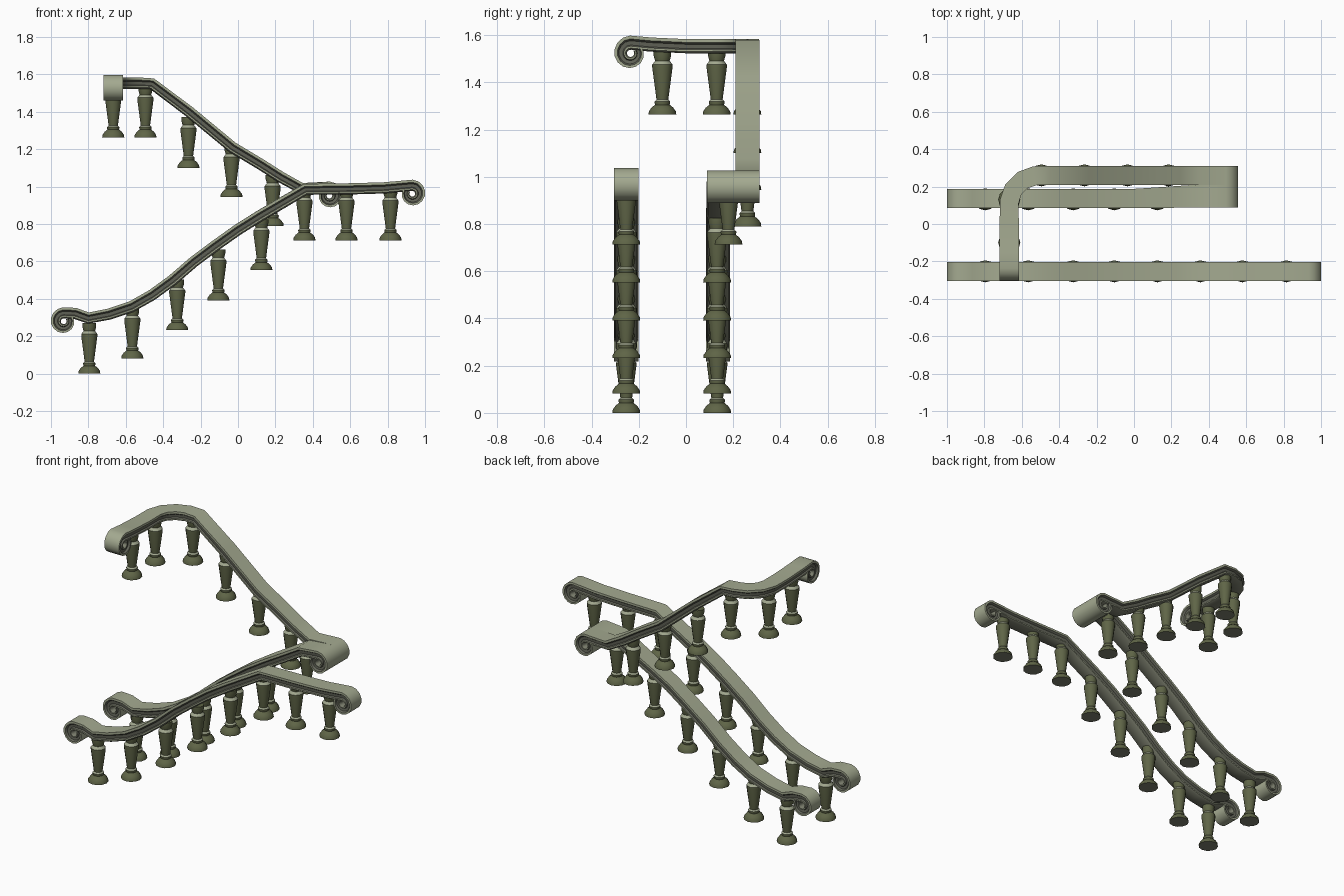
import bpy
import bmesh
import math
from mathutils import Vector

cube = bpy.data.objects.get("Cube")
if cube:
    bpy.data.objects.remove(cube)


def material(name, rgb):
    m = bpy.data.materials.new(name)
    m.use_nodes = True
    m.diffuse_color = (*rgb, 1)
    m.node_tree.nodes["Principled BSDF"].inputs["Base Color"].default_value = (*rgb, 1)
    return m


LIGHT = material("pale olive stone", (0.37, 0.40, 0.28))
DARK = material("dark olive", (0.115, 0.13, 0.063))
GROOVE = material("shadowed grey olive", (0.125, 0.13, 0.10))
UNDER = material("mid grey olive", (0.20, 0.21, 0.155))


def finish(name, bm, mats, angle):
    bmesh.ops.recalc_face_normals(bm, faces=bm.faces)
    mesh = bpy.data.meshes.new(name)
    bm.to_mesh(mesh)
    bm.free()
    for m in mats:
        mesh.materials.append(m)
    ob = bpy.data.objects.new(name, mesh)
    bpy.context.collection.objects.link(ob)
    bpy.ops.object.select_all(action="DESELECT")
    ob.select_set(True)
    bpy.context.view_layer.objects.active = ob
    bpy.ops.object.shade_smooth_by_angle(angle=math.radians(angle))


# Handrail moulding: one side from cap to underside (half width, height)
SIDE = [(0.051, 0.03), (0.051, 0.016), (0.039, 0.008), (0.037, -0.010),
        (0.046, -0.015), (0.046, -0.023), (0.036, -0.03)]
SECTION = SIDE + [(-a, b) for a, b in reversed(SIDE)]
SIDE_MATS = [0, 1, 1, 1, 0, 2]
SECTION_MATS = SIDE_MATS + [2] + SIDE_MATS[::-1] + [0]


def scroll(centre, direction, width=1.0):
    """Spiral rail end, from its top point curling inwards round a small eye."""
    out = []
    steps = 12
    for i in range(steps + 1):
        t = i / steps
        a = math.radians(90 - 300 * t)
        r = 0.045 - 0.010 * t
        p = Vector(centre) + Vector(direction) * r * math.cos(a) + Vector((0, 0, r * math.sin(a)))
        out.append((p, 1 - 0.36 * t, width))
    return out


def rail(name, start, middle, end, lateral):
    path = start[::-1] + middle + end
    lat = Vector(lateral)
    bm = bmesh.new()
    rings = []
    for i, (p, thick, width) in enumerate(path):
        before = path[max(i - 1, 0)][0]
        after = path[min(i + 1, len(path) - 1)][0]
        t = Vector()
        for a, b in ((before, p), (p, after)):
            if (b - a).length > 1e-6:
                t += (b - a).normalized()
        t.normalize()
        lat = lat - t * lat.dot(t)
        lat.z = 0
        lat.normalize()
        up = t.cross(lat)
        rings.append([bm.verts.new(p + lat * a * width + up * b * thick) for a, b in SECTION])
    n = len(SECTION)
    for r0, r1 in zip(rings, rings[1:]):
        for k in range(n):
            f = bm.faces.new((r0[k], r0[(k + 1) % n], r1[(k + 1) % n], r1[k]))
            f.material_index = SECTION_MATS[k]
    for r in (rings[0], rings[-1]):
        bm.faces.new(r).material_index = 1
    finish(name, bm, [LIGHT, GROOVE, UNDER], 42)


# Turned baluster profile (radius, height)
TURNING = [(0.059, 0), (0.057, 0.014), (0.046, 0.03), (0.031, 0.042), (0.033, 0.05),
           (0.033, 0.056), (0.025, 0.064), (0.043, 0.2), (0.043, 0.212),
           (0.031, 0.228), (0.037, 0.25), (0.037, 0.272)]
PALE_BANDS = (5, 8)
SIDES = 12


def baluster(name, x, y, z):
    bm = bmesh.new()
    rings = []
    for r, h in TURNING:
        rings.append([bm.verts.new((x + r * math.cos(math.tau * k / SIDES),
                                    y + r * math.sin(math.tau * k / SIDES), z + h))
                      for k in range(SIDES)])
    for j, (r0, r1) in enumerate(zip(rings, rings[1:])):
        for k in range(SIDES):
            m = (k + 1) % SIDES
            f = bm.faces.new((r0[k], r0[m], r1[m], r1[k]))
            f.material_index = 1 if j in PALE_BANDS else 0
    bm.faces.new(rings[0]).material_index = 2
    bm.faces.new(rings[-1])
    finish(name, bm, [DARK, LIGHT, UNDER], 35)


# Shared rise of the lower flight (x, z)
RISE = [(-0.87, 0.322), (-0.80, 0.297), (-0.69, 0.318), (-0.57, 0.358), (-0.46, 0.42), (-0.35, 0.50),
        (-0.24, 0.595), (-0.12, 0.685), (0.0, 0.77), (0.12, 0.845), (0.24, 0.915), (0.36, 0.985)]
FRONT_Y, BACK_Y, UPPER_Y = -0.253, 0.136, 0.26

# Front rail of the lower flight
middle = [(Vector((x, FRONT_Y, z)), 1, 1) for x, z in RISE + [(0.6, 0.988), (0.78, 0.993)]]
rail("front_rail", scroll((-0.932, FRONT_Y, 0.28), (-1, 0, 0)), middle,
     scroll((0.932, FRONT_Y, 0.962), (1, 0, 0)), (0, 1, 0))

# Back rail of the lower flight, widening towards the landing
middle = [(Vector((x, BACK_Y + 0.014 * max(0, x) / 0.36, z)), 1, 1 + 0.2 * max(0, x) / 0.36)
          for x, z in RISE]
rail("back_rail", scroll((-0.932, BACK_Y, 0.28), (-1, 0, 0)), middle,
     scroll((0.489, 0.15, 0.952), (1, 0, 0), 1.2), (0, 1, 0))

# Upper rail climbing back over the flight and turning forward
CLIMB = [(0.34, 0.99), (0.23, 1.05), (0.12, 1.12), (-0.03, 1.21), (-0.26, 1.40), (-0.46, 1.55)]
TURN = [(-0.53, 0.258), (-0.595, 0.235), (-0.645, 0.185), (-0.667, 0.12), (-0.667, 0.0)]
middle = [(Vector((x, UPPER_Y, z)), 1, 1) for x, z in CLIMB]
middle += [(Vector((x, y, 1.553)), 1, 1) for x, y in TURN]
middle.append((Vector((-0.667, -0.15, 1.56)), 1, 1))
rail("upper_rail", scroll((0.489, UPPER_Y, 0.952), (1, 0, 0)), middle,
     scroll((-0.667, -0.235, 1.523), (0, -1, 0)), (0, -1, 0))

# Balusters under the lower flight
STEPS = [(-0.795, 0), (-0.565, 0.082), (-0.325, 0.232), (-0.105, 0.392), (0.125, 0.553), (0.355, 0.713)]
for x, z in STEPS + [(0.58, 0.713), (0.815, 0.713)]:
    baluster("front_baluster", x, FRONT_Y, z)
for x, z in STEPS:
    baluster("back_baluster", x, 0.18 if x > 0.3 else BACK_Y - 0.004, z)

# Balusters under the upper rail
for x, y, z in [(0.185, UPPER_Y, 0.79), (-0.035, UPPER_Y, 0.945), (-0.265, UPPER_Y, 1.10),
                (-0.495, UPPER_Y, 1.263), (-0.667, 0.13, 1.263), (-0.667, -0.10, 1.263)]:
    baluster("upper_baluster", x, y, z)
